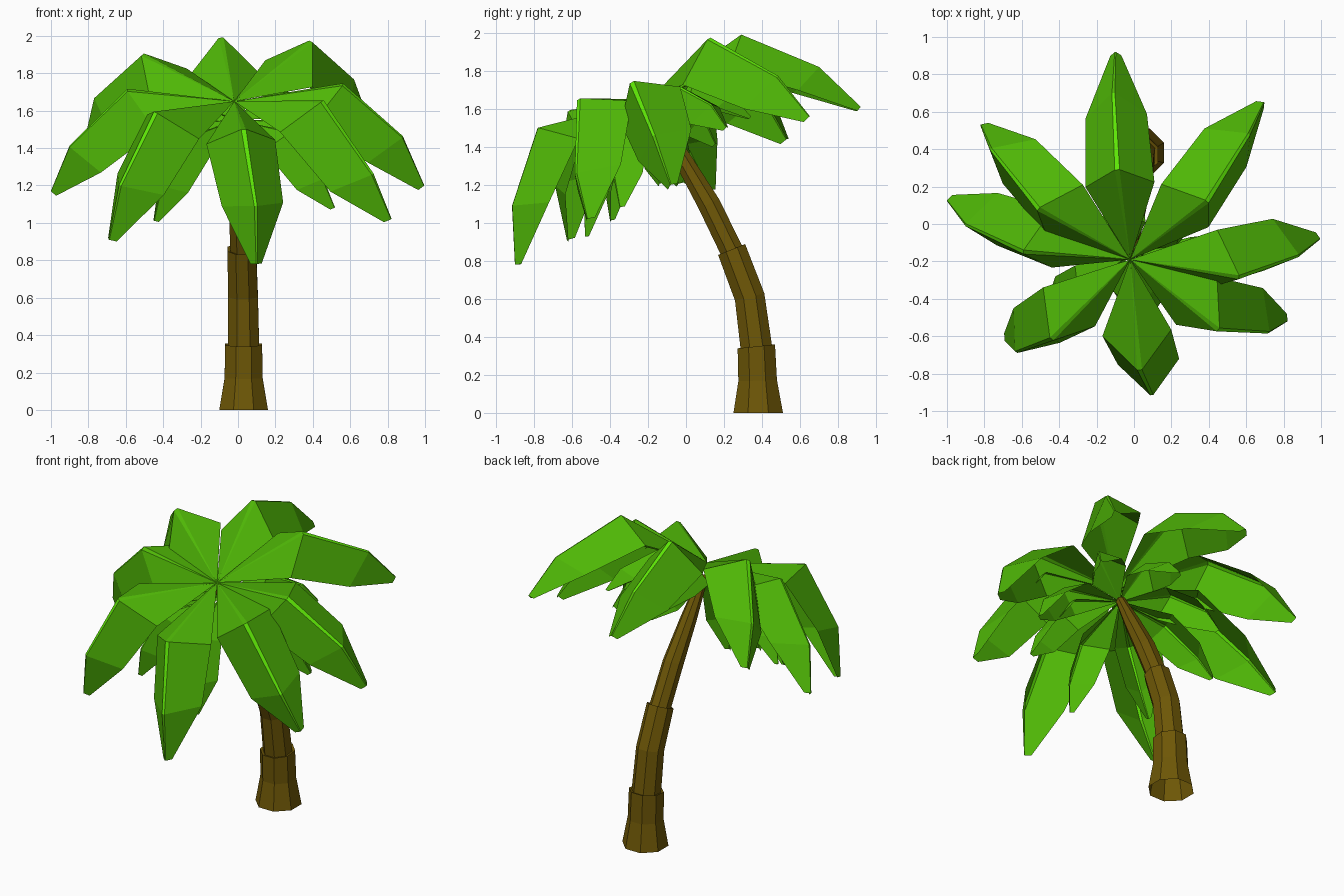
import bpy, bmesh, math
from mathutils import Vector

if "Cube" in bpy.data.objects:
    bpy.data.objects.remove(bpy.data.objects["Cube"])


def material(name, rgb):
    m = bpy.data.materials.new(name)
    m.diffuse_color = (*rgb, 1)
    m.use_nodes = True
    m.node_tree.nodes["Principled BSDF"].inputs["Base Color"].default_value = m.diffuse_color
    return m


LEAF = material("leaf green", (0.078, 0.470, 0.002))
RIB = material("rib lime", (0.120, 0.850, 0.002))
BARK = material("bark brown", (0.155, 0.095, 0.002))


def finish(bm, name, *mats):
    me = bpy.data.meshes.new(name)
    bm.to_mesh(me)
    bm.free()
    for m in mats:
        me.materials.append(m)
    ob = bpy.data.objects.new(name, me)
    bpy.context.collection.objects.link(ob)
    return ob


# Trunk: leaning stack of eight-sided open sleeves; x, y, z, radius, forward tilt
trunk_rings = [
    (.03, .38, 0, .141, 0), (.03, .377, .17, .110, 2), (.03, .37, .35, .107, 6),
    (.03, .37, .345, .090, 6), (.027, .335, .61, .086, 14), (.02, .24, .86, .083, 22),
    (.02, .24, .855, .066, 22), (.01, .12, 1.10, .064, 29), (-.005, -.02, 1.34, .050, 32),
    (-.02, -.16, 1.58, .028, 32),
]
bm = bmesh.new()
rings = []
for x, y, z, r, tilt in trunk_rings:
    t = math.radians(tilt)
    u, v = Vector((1, 0, 0)), Vector((0, math.cos(t), math.sin(t)))
    angles = [math.tau * (k + .5) / 8 for k in range(8)]
    rings.append([bm.verts.new(Vector((x, y, z)) + r * (u * math.cos(a) + v * math.sin(a)))
                  for a in angles])
for a, b in zip(rings, rings[1:]):
    for i in range(8):
        j = (i + 1) % 8
        bm.faces.new((a[i], a[j], b[j], b[i]))
finish(bm, "trunk", BARK)

# Fronds: folded leaf sheets that rise from the crown, bend and droop
CROWN = Vector((-.02, -.19, 1.65))
AXIS = Vector((0, -.53, .85)).normalized()
WIDTHS = (.185, .165, .03)
DEPTHS = (.21, .18, .03)
RIBS = (.013, .008, .003)


def frond(name, base, spine, scale=1.0):
    bm = bmesh.new()
    side = (spine[-1] - base).cross(AXIS).normalized()
    root = bm.verts.new(base)
    sections = []
    for i, p in enumerate(spine):
        k = min(i, 1)
        tangent = spine[k + 1] - spine[k]
        down = side.cross(tangent).normalized()
        if down.dot(AXIS) > 0:
            down = -down
        w, h, r = (side * WIDTHS[i] * scale, down * DEPTHS[i] * scale, side * RIBS[i] * scale)
        # right edge, narrow rib along the ridge, left edge
        sections.append([bm.verts.new(q) for q in (p + w + h, p + r, p - r, p - w + h)])
    for k in range(3):
        bm.faces.new((root, sections[0][k], sections[0][k + 1]))
        for a, b in zip(sections, sections[1:]):
            f = bm.faces.new((a[k], b[k], b[k + 1], a[k + 1]))
            # only the rib between the two bends is lime
            f.material_index = 1 if k == 1 and a is sections[0] else 0
    finish(bm, name, LEAF, RIB)


# Ridge bend, second bend and tip of each upper frond
spines = {
    "back": ((-.09, .29, 1.99), (-.11, .70, 1.82), (-.10, .92, 1.61)),
    "back_right": ((.39, .12, 1.97), (.615, .48, 1.77), (.695, .65, 1.56)),
    "right": ((.56, -.285, 1.74), (.88, -.17, 1.46), (.995, -.08, 1.20)),
    "front_right": ((.45, -.565, 1.65), (.72, -.58, 1.26), (.82, -.52, 1.02)),
    "front": ((.03, -.78, 1.50), (.095, -.915, 1.09), (.10, -.90, .78)),
    "front_left": ((-.44, -.615, 1.59), (-.63, -.685, 1.20), (-.69, -.625, .91)),
    "left": ((-.59, -.15, 1.71), (-.90, -.005, 1.41), (-1.0, .125, 1.17)),
    "back_left": ((-.51, .08, 1.90), (-.765, .40, 1.67), (-.82, .53, 1.44)),
}
LOW_BASE = Vector((-.015, -.15, 1.55))
for name, coords in spines.items():
    upper = [Vector(c) for c in coords]
    frond(name + "_frond", CROWN, upper)
    # Smaller frond hanging beneath each upper one, lifted a little at the back
    lower = []
    for p in upper:
        d = p - CROWN
        lift = .09 * max(d.y, 0)
        lower.append(CROWN + Vector((.64 * d.x, .48 * d.y, .64 * d.z - .165 + lift)))
    frond(name + "_lower_frond", LOW_BASE, lower, .62)
